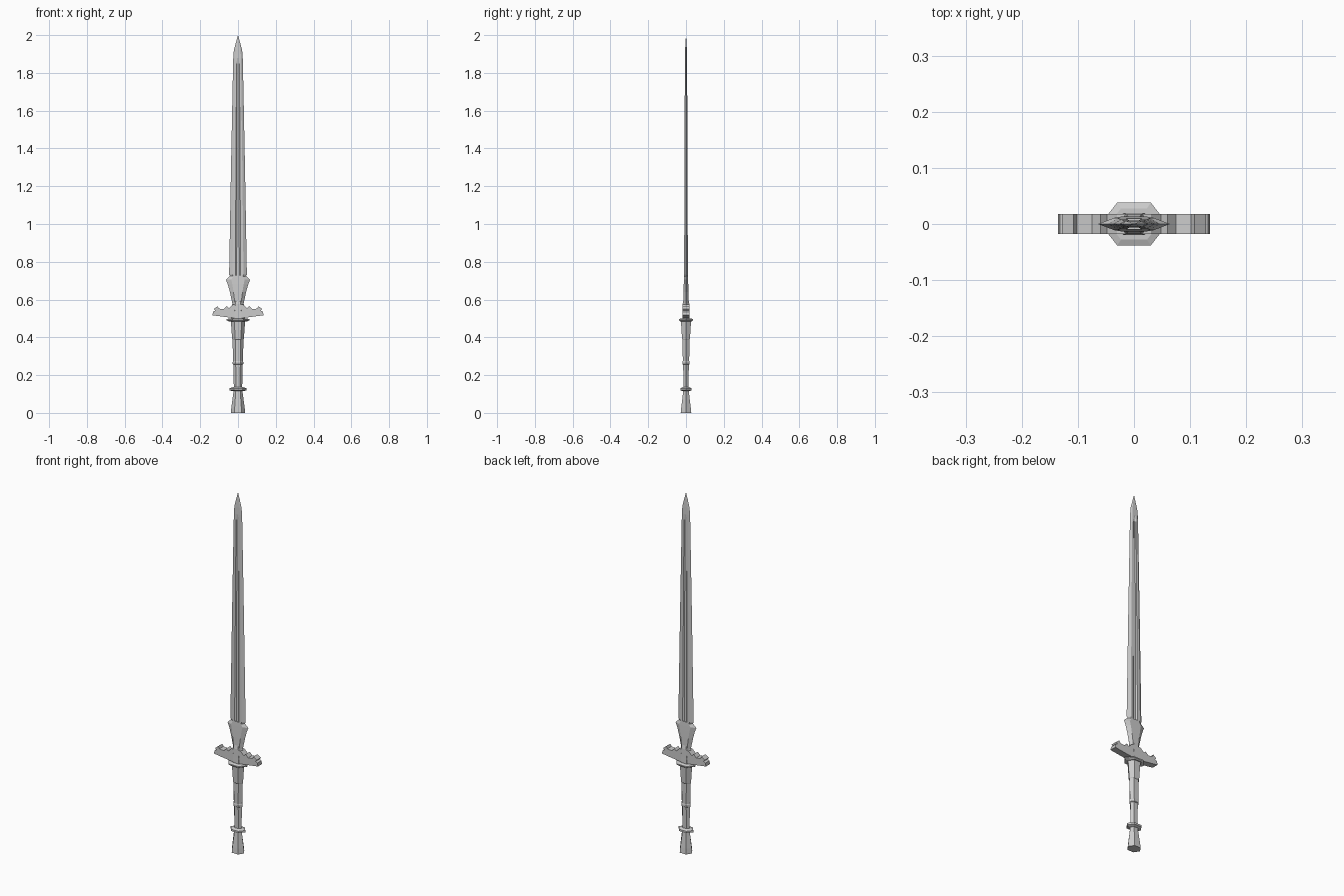
import bpy, bmesh

if "Cube" in bpy.data.objects:
    bpy.data.objects.remove(bpy.data.objects["Cube"])


def finish(name, bm):
    bmesh.ops.remove_doubles(bm, verts=bm.verts, dist=1e-5)
    bmesh.ops.recalc_face_normals(bm, faces=bm.faces)
    mesh = bpy.data.meshes.new(name)
    bm.to_mesh(mesh)
    bm.free()
    ob = bpy.data.objects.new(name, mesh)
    bpy.context.collection.objects.link(ob)
    return ob


def loft(name, rings):
    """Skin a stack of equal-length rings of 3D points and cap both ends."""
    bm = bmesh.new()
    loops = [[bm.verts.new(p) for p in r] for r in rings]
    n = len(loops[0])
    for a, b in zip(loops, loops[1:]):
        for i in range(n):
            j = (i + 1) % n
            bm.faces.new((a[i], a[j], b[j], b[i]))
    bm.faces.new(loops[0][::-1])
    bm.faces.new(loops[-1])
    return finish(name, bm)


def hexagon(z, w, d, flat=0.5):
    f = w * flat
    return [(w, 0, z), (f, d, z), (-f, d, z), (-w, 0, z), (-f, -d, z), (f, -d, z)]


def hex_loft(name, stack, flat=0.5):
    return loft(name, [hexagon(z, w, d, flat) for z, w, d in stack])


def blade_ring(z, w, t, fuller, groove):
    q = [(w, 0), (w * 0.62, t), (fuller, t), (fuller * 0.5, groove)]
    half = q + [(-x, y) for x, y in reversed(q)]
    ring = half + [(x, -y) for x, y in reversed(half[1:-1])]
    return [(x, y, z) for x, y in ring]


def mirrored_plate(name, right, depth):
    """Extrude a symmetrical front outline given by its right half."""
    outline = right + [(-x, z) for x, z in reversed(right) if x > 0]
    bm = bmesh.new()
    face = bm.faces.new([bm.verts.new((x, -depth, z)) for x, z in outline])
    out = bmesh.ops.extrude_face_region(bm, geom=[face])
    verts = [v for v in out['geom'] if isinstance(v, bmesh.types.BMVert)]
    bmesh.ops.translate(bm, verts=verts, vec=(0, 2 * depth, 0))
    bmesh.ops.triangulate(bm, faces=[f for f in bm.faces if len(f.verts) > 4])
    return finish(name, bm)


# Fullered blade with a faceted point
loft("blade", [blade_ring(*r) for r in (
    (0.56, 0.026, 0.010, 0.012, 0.005),
    (0.712, 0.034, 0.010, 0.014, 0.005),
    (0.732, 0.047, 0.010, 0.014, 0.005),
    (1.30, 0.037, 0.008, 0.011, 0.004),
    (1.85, 0.026, 0.006, 0.008, 0.003),
    (1.88, 0.025, 0.006, 0.004, 0.006),
    (1.92, 0.022, 0.005, 0.003, 0.005),
    (2.00, 0.0004, 0.0003, 0.0001, 0.0003))])

# Flaring shoulders with side lugs
hex_loft("blade_shoulder", [(0.53, 0.036, 0.015), (0.58, 0.030, 0.014),
         (0.64, 0.043, 0.013), (0.68, 0.054, 0.012), (0.705, 0.064, 0.011),
         (0.727, 0.040, 0.010)], 0.55)

# Jagged crossguard and its raised centre
mirrored_plate("crossguard", [
    (0, 0.503), (0.03, 0.503), (0.085, 0.510), (0.135, 0.517),
    (0.132, 0.535), (0.120, 0.541), (0.128, 0.550), (0.108, 0.565),
    (0.102, 0.552), (0.075, 0.549), (0.060, 0.565), (0.048, 0.554),
    (0.030, 0.572), (0, 0.578)], 0.018)
hex_loft("guard_centre", [(0.49, 0.036, 0.020), (0.53, 0.036, 0.019),
         (0.575, 0.028, 0.018), (0.60, 0.020, 0.013)])

# Collar under the guard
hex_loft("guard_collar", [(0.485, 0.050, 0.032), (0.490, 0.060, 0.038),
         (0.496, 0.060, 0.038), (0.500, 0.046, 0.028)])

# Stepped tapering grip
hex_loft("grip", [(0.12, 0.022, 0.013), (0.255, 0.024, 0.015),
         (0.258, 0.028, 0.019), (0.270, 0.028, 0.019), (0.274, 0.026, 0.017),
         (0.388, 0.029, 0.018), (0.392, 0.031, 0.021), (0.49, 0.038, 0.027)])

# Pommel ring and flared pommel
hex_loft("pommel_ring", [(0.115, 0.030, 0.018), (0.120, 0.045, 0.029),
         (0.130, 0.045, 0.029), (0.136, 0.028, 0.017)])
hex_loft("pommel", [(0.0, 0.038, 0.028), (0.03, 0.035, 0.025),
         (0.12, 0.023, 0.014)])
